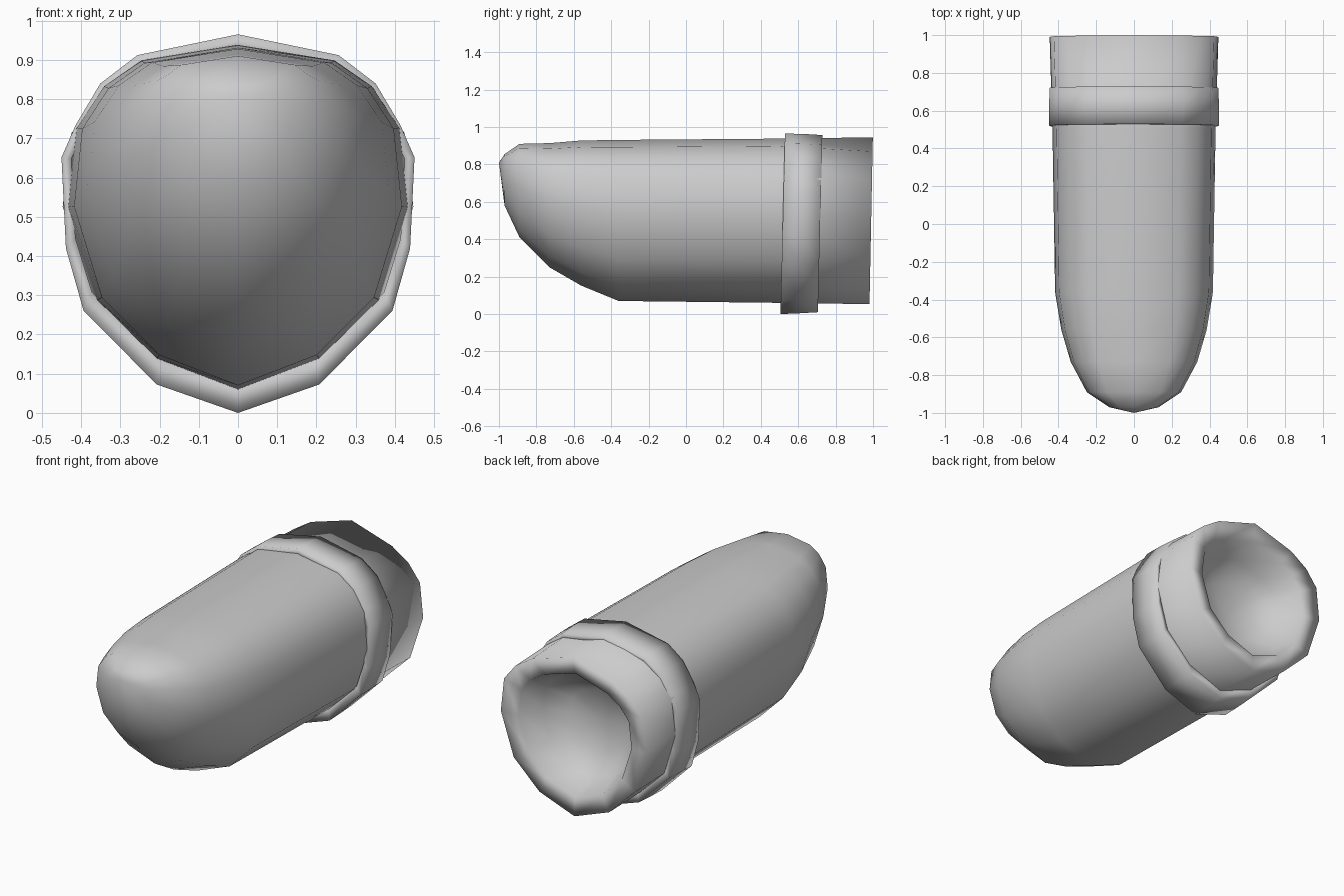
import bpy
import bmesh

if "Cube" in bpy.data.objects:
    bpy.data.objects.remove(bpy.data.objects["Cube"])


def section(half, y, hw, bot, top, lean=0.0):
    """Mirror a half outline (u, v) into a full ring of points at depth y."""
    full = half + [(-u, v) for u, v in reversed(half[1:-1])]
    pts = []
    for u, v in full:
        z = bot + v * (top - bot)
        pts.append((u * hw, y - lean * (1 - z), z))
    return pts


def loft(name, rings, start=None, end=None, closed=False):
    """Skin rings of points; optional tip points close the ends."""
    bm = bmesh.new()
    loops = [[bm.verts.new(p) for p in r] for r in rings]
    n = len(loops[0])
    pairs = list(zip(loops, loops[1:]))
    if closed:
        pairs.append((loops[-1], loops[0]))
    for a, b in pairs:
        for i in range(n):
            j = (i + 1) % n
            bm.faces.new((a[i], a[j], b[j], b[i]))
    for tip, loop in ((start, loops[0]), (end, loops[-1])):
        if tip:
            t = bm.verts.new(tip)
            for i in range(n):
                bm.faces.new((t, loop[i], loop[(i + 1) % n]))
    bmesh.ops.recalc_face_normals(bm, faces=bm.faces)
    me = bpy.data.meshes.new(name)
    bm.to_mesh(me)
    bm.free()
    for p in me.polygons:
        p.use_smooth = True
    ob = bpy.data.objects.new(name, me)
    bpy.context.collection.objects.link(ob)
    return ob


# Rounded body outline, flat-topped and tapering to a keel
body_half = [(0, 1), (.57, .955), (.79, .88), (.95, .76), (1, .53),
             (.83, .26), (.48, .09), (0, 0)]
# Rear rim outline, with softer upper shoulders
rim_half = [(0, 1), (.56, .915), (.79, .84), (.95, .74), (1, .53),
            (.83, .26), (.48, .09), (0, 0)]

# Body: blunt nose, long barrel, dished rear end (y, half width, bottom, top)
stations = [(-.97, .13, .58, .855), (-.89, .25, .41, .91),
            (-.73, .335, .25, .914), (-.56, .385, .152, .928),
            (-.36, .418, .07, .931), (.5, .432, .06, .938)]
rings = [section(body_half, *s) for s in stations]
rings.append(section(rim_half, 1.0, .447, .053, .945, .02))
# Flange, then a bowl recessed into the end
for y, k in ((.975, .78), (.84, .66), (.76, .4)):
    rings.append(section(rim_half, y, .445 * k, .5 - .445 * k, .5 + .445 * k))
loft("body", rings, start=(0, -1, .81), end=(0, .74, .5))

# Collar: slightly larger faceted band around the rear of the body
collar_half = [(0, 1), (.57, .945), (.78, .87), (.92, .76), (1, .675),
               (.975, .435), (.875, .27), (.46, .075), (0, 0)]
profile = [(.53, .425, .08, .92), (.53, .45, .0, .965), (.63, .45, .004, .963),
           (.73, .447, .01, .957), (.73, .425, .08, .92)]
loft("collar", [section(collar_half, *p, .025) for p in profile], closed=True)
